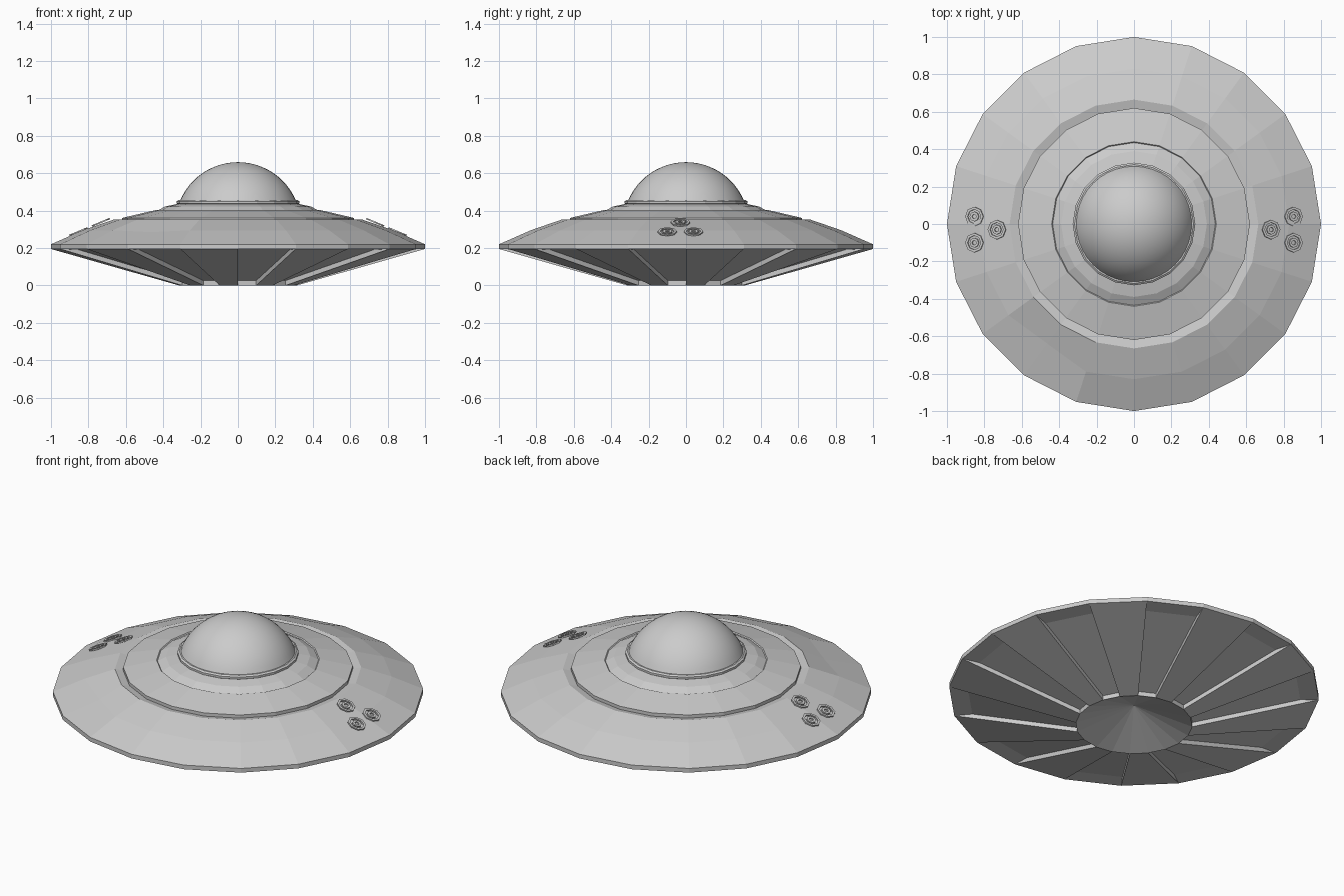
import bpy, bmesh, math
from mathutils import Matrix, Vector

if "Cube" in bpy.data.objects:
    bpy.data.objects.remove(bpy.data.objects["Cube"])

N = 20  # sides of the saucer


def pt(r, z, k, n=N):
    a = 2 * math.pi * k / n
    return Vector((r * math.cos(a), r * math.sin(a), z))


def finish(name, bm, smooth=False):
    bmesh.ops.remove_doubles(bm, verts=bm.verts, dist=1e-5)
    bmesh.ops.recalc_face_normals(bm, faces=bm.faces)
    me = bpy.data.meshes.new(name)
    bm.to_mesh(me)
    bm.free()
    for p in me.polygons:
        p.use_smooth = smooth
    ob = bpy.data.objects.new(name, me)
    bpy.context.collection.objects.link(ob)
    return ob


def face(bm, pts):
    bm.faces.new([bm.verts.new(p) for p in pts])


def lathe(bm, profile, n=N):
    for (r0, z0), (r1, z1) in zip(profile, profile[1:]):
        for k in range(n):
            pts = [pt(r0, z0, k, n), pt(r0, z0, k + 1, n)]
            pts += [pt(r1, z1, k + 1, n), pt(r1, z1, k, n)] if r1 > 0 else [Vector((0, 0, z1))]
            face(bm, pts)


# Hull: top skin, rim, and hollow cone in the middle of the belly
bm = bmesh.new()
lathe(bm, [(1, .195), (1, .22), (.83, .295), (.665, .352), (.62, .342)])
lathe(bm, [(.315, 0), (0, .12)])
# Belly: every second sector is a sunken panel with side walls
inner, outer = (.315, 0), (1, .195)
floor_in, floor_out = (.315, .026), (.9, .192)
for k in range(N):
    if k % 2 == 0:
        face(bm, [pt(*inner, k), pt(*outer, k), pt(*outer, k + 1), pt(*inner, k + 1)])
        continue
    for a, b in ((inner, floor_in), (floor_in, floor_out), (floor_out, outer)):
        face(bm, [pt(*a, k), pt(*b, k), pt(*b, k + 1), pt(*a, k + 1)])
    for j in (k, k + 1):
        face(bm, [pt(*inner, j), pt(*outer, j), pt(*floor_out, j), pt(*floor_in, j)])
# Small dent at the front left of the top skin
bmesh.ops.remove_doubles(bm, verts=bm.verts, dist=1e-5)
for v in bm.verts:
    if (v.co - pt(.83, .295, 13)).length < .001:
        v.co = pt(.79, .285, 13)
finish("hull", bm)

# Raised upper deck with its step
bm = bmesh.new()
lathe(bm, [(.62, .342), (.62, .361), (.44, .403), (.435, .398), (.39, .422), (.32, .437), (0, .437)])
finish("upper_deck", bm)

# Collar under the dome
bm = bmesh.new()
lathe(bm, [(.315, .43), (.328, .438), (.328, .45), (.318, .457), (.30, .457)])
finish("dome_collar", bm)

# Smooth dome, a cap of a sphere
R, zc = .337, .322
a0 = math.asin((.45 - zc) / R)
cap = []
for i in range(13):
    a = a0 + (math.pi / 2 - a0) * i / 12
    cap.append((R * math.cos(a) if i < 12 else 0, zc + R * math.sin(a)))
bm = bmesh.new()
lathe(bm, cap, 40)
finish("dome", bm, True)


# Clusters of thin concentric ring ports lying on each side of the hull
def ring_port(bm, r0, r1, x, y, side):
    slope = math.atan(.418)
    z = .36 - .418 * (x - .69)
    m = Matrix.Translation((side * x, y, z)) @ Matrix.Rotation(side * slope, 4, 'Y')
    n = 8
    for k in range(n):
        for (a, za), (b, zb) in (((r0, 0), (r1, 0)), ((r1, 0), (r1, -.008)),
                                 ((r1, -.008), (r0, -.008)), ((r0, -.008), (r0, 0))):
            face(bm, [m @ pt(a, za, k, n), m @ pt(b, zb, k, n),
                      m @ pt(b, zb, k + 1, n), m @ pt(a, za, k + 1, n)])


for side, label in ((1, "right"), (-1, "left")):
    bm = bmesh.new()
    for x, y in ((.855, .04), (.855, -.10), (.735, -.03)):
        ring_port(bm, .038, .052, x, y, side)
        ring_port(bm, .012, .026, x, y, side)
    finish("hull_ports_" + label, bm)
